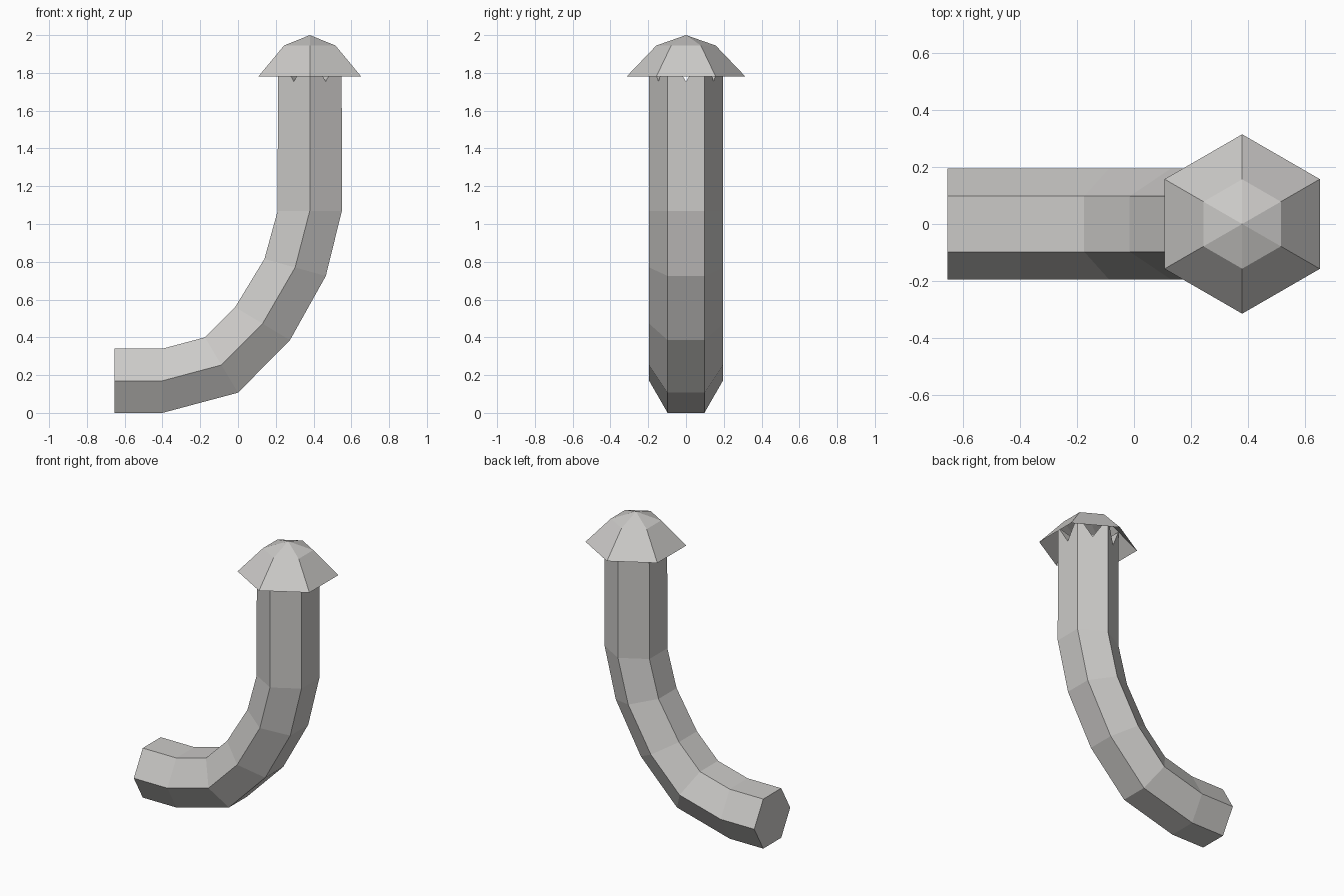
import bpy, bmesh, math

if "Cube" in bpy.data.objects:
    bpy.data.objects.remove(bpy.data.objects["Cube"])

mat = bpy.data.materials.new("light_grey")
mat.diffuse_color = (0.6, 0.59, 0.575, 1)
mat.use_nodes = True
mat.node_tree.nodes["Principled BSDF"].inputs["Base Color"].default_value = mat.diffuse_color

CX, R = 0.38, 0.195          # upright axis and hexagon radius
RIM = 1.78


def finish(bm, name):
    bmesh.ops.recalc_face_normals(bm, faces=bm.faces)
    mesh = bpy.data.meshes.new(name)
    bm.to_mesh(mesh)
    bm.free()
    mesh.materials.append(mat)
    bpy.context.collection.objects.link(bpy.data.objects.new(name, mesh))


def hexagon(bm, r, z):
    return [bm.verts.new((CX + r * math.sin(math.radians(60 * i)),
                          r * math.cos(math.radians(60 * i)), z)) for i in range(6)]


def bridge(bm, a, b):
    n = len(a)
    for i in range(n):
        j = (i + 1) % n
        bm.faces.new((a[i], a[j], b[j], b[i]))


# Bent hexagonal pipe: each station gives the outer and inner bend points (x, z)
stations = [((-0.655, 0), (-0.655, 0.34)),
            ((-0.40, 0), (-0.40, 0.34)),
            ((0.0, 0.107), (-0.175, 0.40)),
            ((0.275, 0.385), (-0.015, 0.56)),
            ((0.465, 0.725), (0.14, 0.815)),
            ((0.55, 1.07), (0.21, 1.07))]
bm = bmesh.new()
rings = []
for (ox, oz), (ix, iz) in stations:
    mx, mz = (ox + ix) / 2, (oz + iz) / 2
    pts = [(mx, R, mz), (ox, R / 2, oz), (ox, -R / 2, oz),
           (mx, -R, mz), (ix, -R / 2, iz), (ix, R / 2, iz)]
    rings.append([bm.verts.new(p) for p in pts])
bm.faces.new(rings[0])
for a, b in zip(rings, rings[1:]):
    bridge(bm, a, b)

# Notched crown: tall corners, valleys at the middle of each side
tips = hexagon(bm, R, 1.903)
centre = bm.verts.new((CX, 0, 1.755))
valleys = []
for i in range(6):
    p = (tips[i].co + tips[(i + 1) % 6].co) / 2
    valleys.append(bm.verts.new((p.x, p.y, 1.755)))
for i in range(6):
    j = (i + 1) % 6
    low = rings[-1]
    bm.faces.new((low[i], low[j], tips[j], valleys[i], tips[i]))
    bm.faces.new((tips[i], valleys[i], centre))
    bm.faces.new((valleys[i], tips[j], centre))
finish(bm, "bent_pipe")

# Open hexagonal rain cap
bm = bmesh.new()
rim = hexagon(bm, 0.315, RIM)
shoulder = hexagon(bm, 0.157, 1.945)
apex = bm.verts.new((CX, 0, 2.0))
bridge(bm, rim, shoulder)
for i in range(6):
    bm.faces.new((shoulder[i], shoulder[(i + 1) % 6], apex))
finish(bm, "rain_cap")
